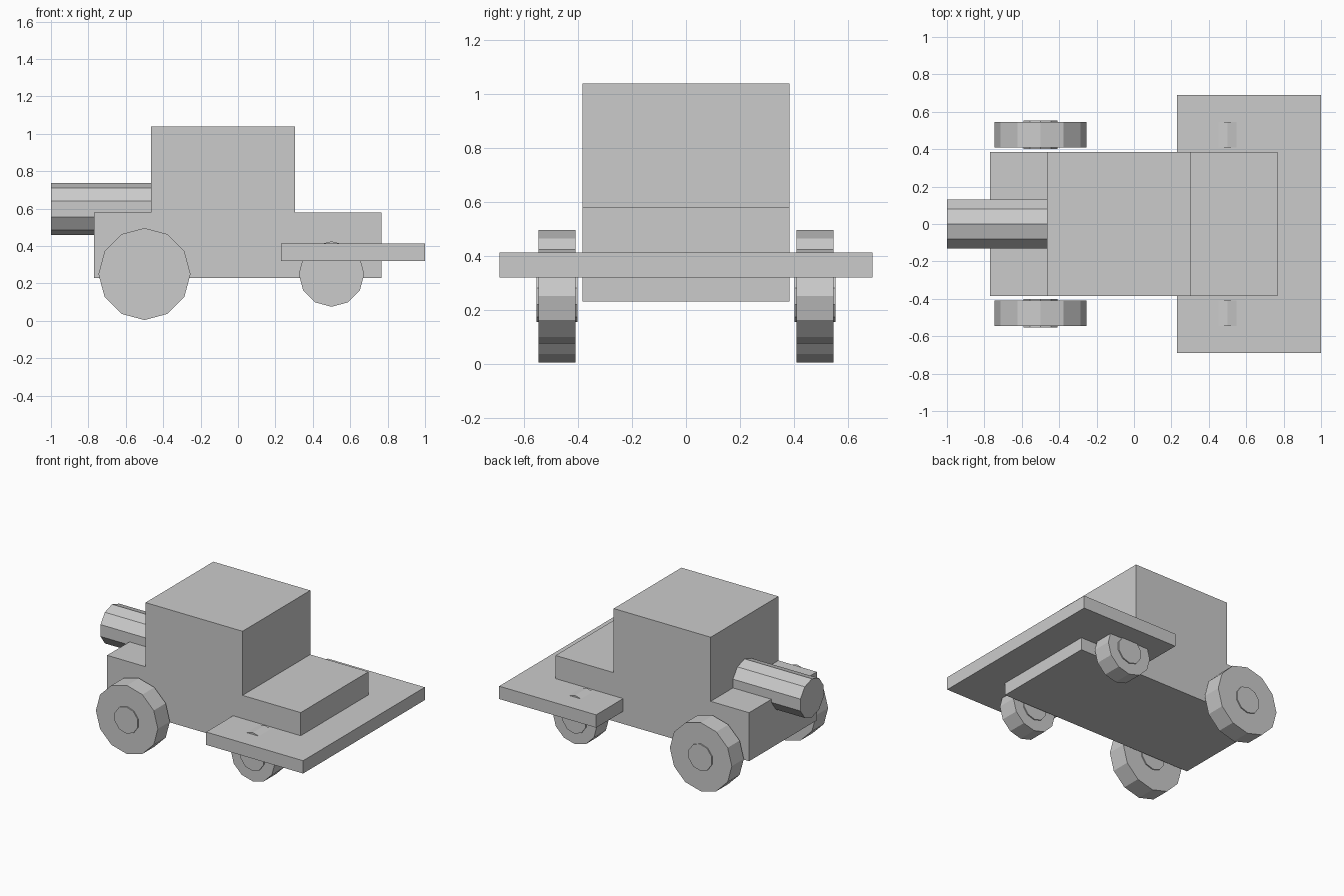
import bpy
from math import pi, radians
from mathutils import Matrix

default_cube = bpy.data.objects.get("Cube")
if default_cube:
    bpy.data.objects.remove(default_cube)

# Single plain grey
GREY = (0.6, 0.6, 0.6, 1)
grey = bpy.data.materials.new("light_grey")
grey.use_nodes = True
grey.diffuse_color = GREY
grey.node_tree.nodes["Principled BSDF"].inputs["Base Color"].default_value = GREY


def finish(name):
    obj = bpy.context.object
    obj.name = name
    obj.data.materials.append(grey)
    return obj


def box(name, x, y_half, z):
    """Box spanning x and z ranges, symmetric in y."""
    bpy.ops.mesh.primitive_cube_add(size=1)
    obj = finish(name)
    size = Matrix.Diagonal((x[1] - x[0], 2 * y_half, z[1] - z[0], 1))
    obj.data.transform(size)
    obj.location = ((x[0] + x[1]) / 2, 0, (z[0] + z[1]) / 2)


def cylinder(name, sides, radius, depth, location, axis):
    """Flat-sided cylinder with a corner at its very top."""
    bpy.ops.mesh.primitive_cylinder_add(vertices=sides, radius=radius, depth=depth)
    obj = finish(name)
    obj.data.transform(Matrix.Rotation(radians(90), 4, 'X'))
    if axis == 'X':
        obj.data.transform(Matrix.Rotation(pi / 2, 4, 'Z'))
    obj.location = location


# Body, cabin and wide plate
box("body", (-0.77, 0.767), 0.384, (0.23, 0.578))
box("cabin", (-0.465, 0.305), 0.384, (0.5, 1.038))
box("wide_plate", (0.23, 1.0), 0.69, (0.32, 0.412))

# Barrel running into the cabin
cylinder("barrel", 10, 0.138, 0.56, (-0.72, 0, 0.598), 'X')

# Wheels with slightly protruding hubs
for end, x, radius in (("large", -0.5, 0.246), ("small", 0.5, 0.175)):
    for side, sign in (("back", 1), ("front", -1)):
        place = (x, sign * 0.478, 0.25)
        cylinder(f"{end}_wheel_{side}", 12, radius, 0.136, place, 'Y')
        cylinder(f"{end}_hub_{side}", 10, 0.096, 0.152, place, 'Y')
